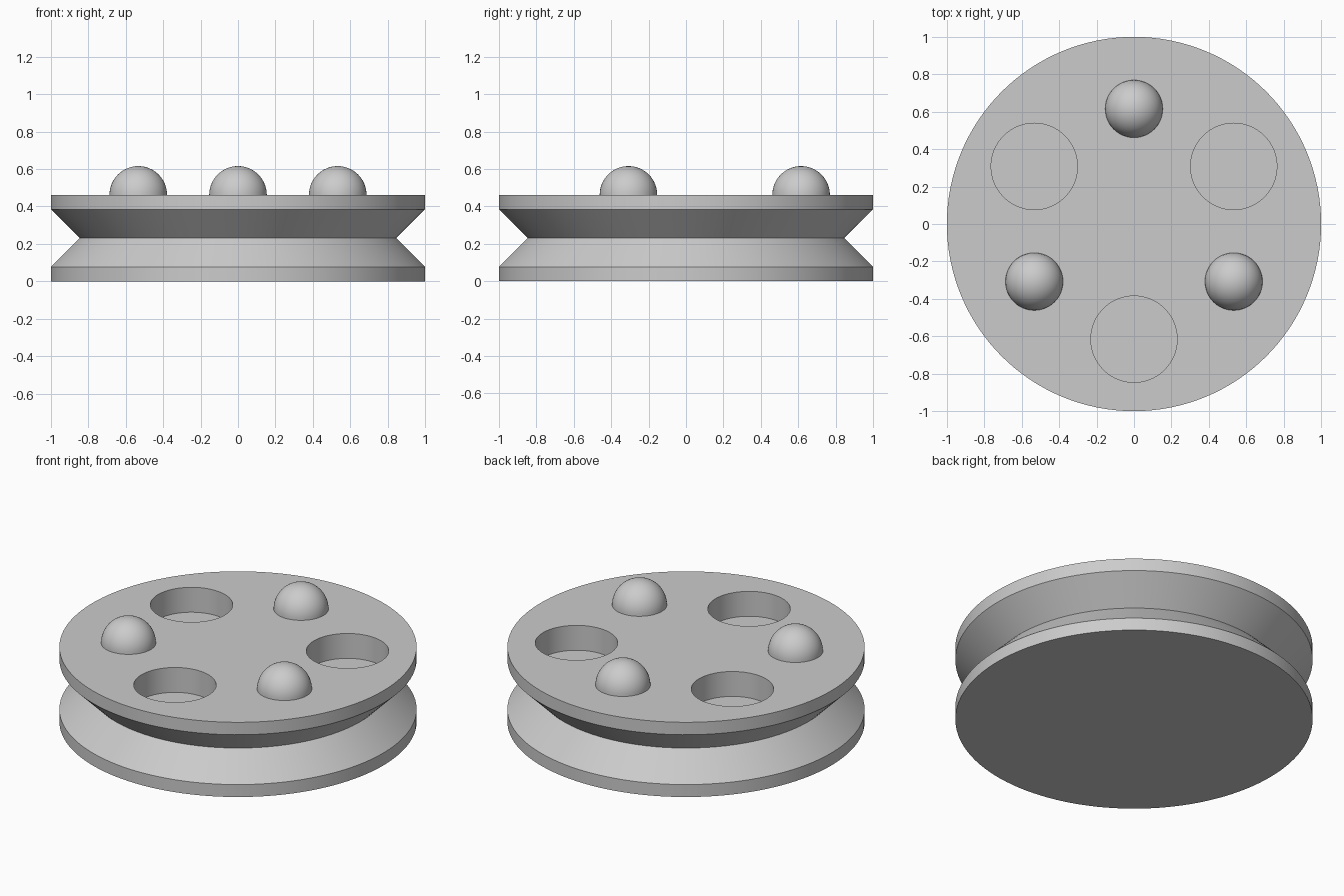
import bpy, bmesh, math
from mathutils import Vector

if "Cube" in bpy.data.objects:
    bpy.data.objects.remove(bpy.data.objects["Cube"], do_unlink=True)

U = 1 / 13            # design module: the disc radius is 13 modules
TOP = 6 * U           # height of the flat top face
RING = 8 * U          # distance of domes and pockets from the axis

grey = bpy.data.materials.new("light_grey")
grey.use_nodes = True
grey.diffuse_color = (0.6, 0.6, 0.6, 1)
grey.node_tree.nodes["Principled BSDF"].inputs["Base Color"].default_value = (0.6, 0.6, 0.6, 1)


def lathe(name, profile, steps, location=(0, 0, 0)):
    """Turn a (radius, height) profile around the vertical axis."""
    bm = bmesh.new()
    verts = [bm.verts.new((r, 0, z)) for r, z in profile]
    edges = [bm.edges.new(pair) for pair in zip(verts, verts[1:])]
    bmesh.ops.spin(bm, geom=verts + edges, cent=(0, 0, 0), axis=(0, 0, 1),
                   angle=math.tau, steps=steps)
    bmesh.ops.remove_doubles(bm, verts=bm.verts, dist=1e-5)
    # close the flat ends with single faces
    bmesh.ops.holes_fill(bm, edges=[e for e in bm.edges if e.is_boundary])
    bmesh.ops.recalc_face_normals(bm, faces=bm.faces)
    mesh = bpy.data.meshes.new(name)
    bm.to_mesh(mesh)
    bm.free()
    mesh.materials.append(grey)
    obj = bpy.data.objects.new(name, mesh)
    obj.location = location
    bpy.context.collection.objects.link(obj)
    return obj


def select_only(obj):
    bpy.ops.object.select_all(action='DESELECT')
    obj.select_set(True)
    bpy.context.view_layer.objects.active = obj


def on_ring(degrees):
    a = math.radians(degrees)
    return Vector((RING * math.cos(a), RING * math.sin(a), TOP))


# Disc with a V-shaped groove around its rim
body = lathe("grooved_disc", [(13 * U, 0), (13 * U, U), (11 * U, 3 * U),
                              (13 * U, 5 * U), (13 * U, TOP)], 128)

# Three round blind pockets sunk into the top
for angle in (30, 150, 270):
    cutter = lathe("pocket_cutter", [(3 * U, -2 * U), (3 * U, U)], 64, on_ring(angle))
    cutter.hide_render = True
    cut = body.modifiers.new("pocket", 'BOOLEAN')
    cut.operation = 'DIFFERENCE'
    cut.solver = 'EXACT'
    cut.object = cutter
    select_only(body)
    bpy.ops.object.modifier_apply(modifier=cut.name)
    bpy.data.objects.remove(cutter, do_unlink=True)

# Three half-round studs between the pockets
arc = [(2 * U * math.cos(i * math.pi / 32), 2 * U * math.sin(i * math.pi / 32))
       for i in range(17)]
parts = [body]
for name, angle in (("back_stud", 90), ("front_right_stud", 210), ("front_left_stud", 330)):
    parts.append(lathe(name, arc, 48, on_ring(angle)))

# Smooth round surfaces, crisp rims
for part in parts:
    select_only(part)
    bpy.ops.object.shade_smooth_by_angle(angle=math.radians(30))
